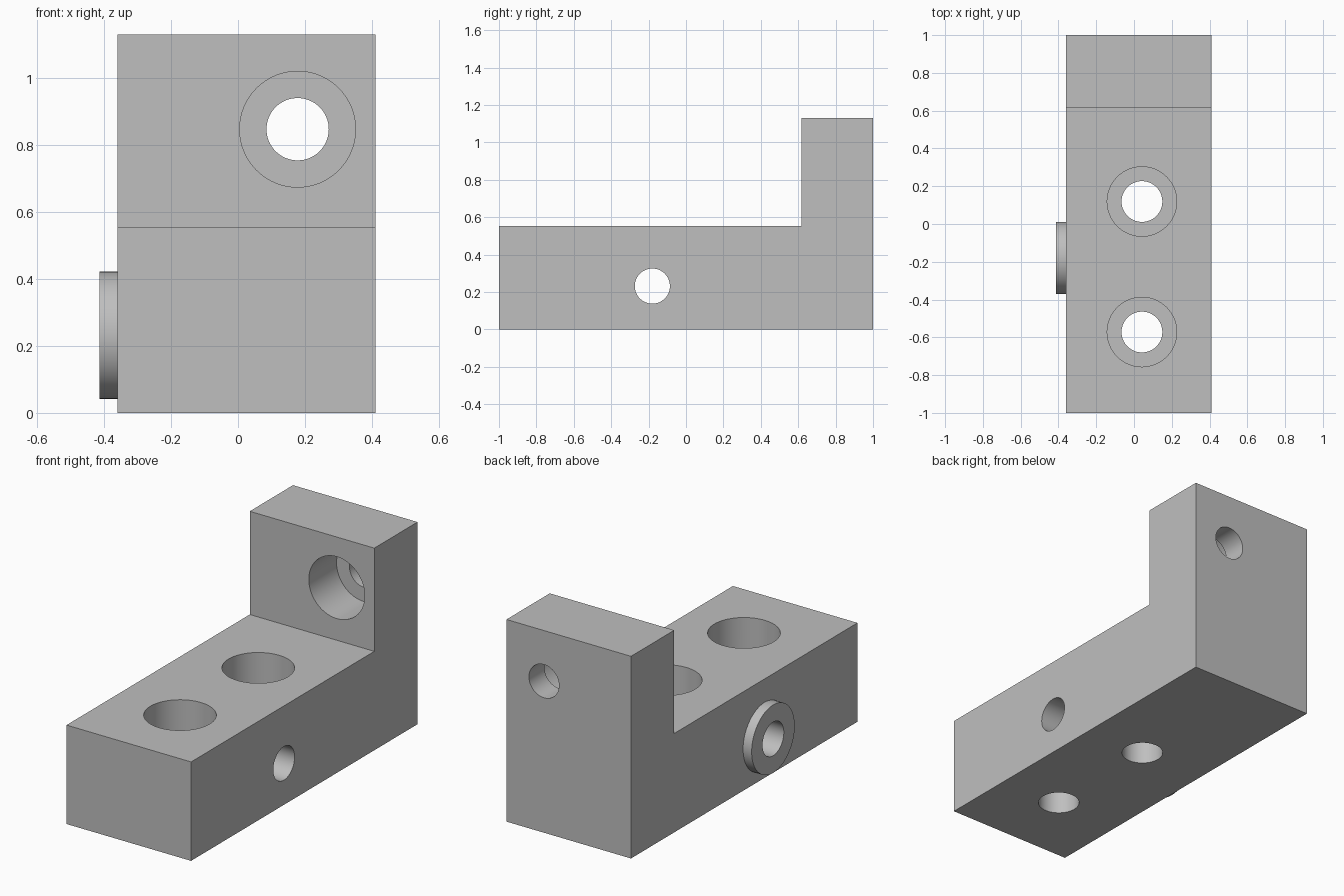
import bpy
import bmesh
from mathutils import Vector

cube = bpy.data.objects.get("Cube")
if cube:
    bpy.data.objects.remove(cube, do_unlink=True)

# Single grey metal
metal = bpy.data.materials.new("grey_metal")
metal.use_nodes = True
GREY = (0.52, 0.52, 0.52, 1)
metal.diffuse_color = GREY
metal.node_tree.nodes["Principled BSDF"].inputs["Base Color"].default_value = GREY

LEFT, RIGHT = -0.36, 0.41
FLOOR, TOP = 0.553, 1.13
WALL = 0.618


def add_mesh(name, bm):
    bmesh.ops.recalc_face_normals(bm, faces=bm.faces)
    mesh = bpy.data.meshes.new(name)
    bm.to_mesh(mesh)
    bm.free()
    mesh.materials.append(metal)
    obj = bpy.data.objects.new(name, mesh)
    bpy.context.collection.objects.link(obj)
    return obj


def rod(name, start, end, radius):
    """Capped cylinder running between two points."""
    start, end = Vector(start), Vector(end)
    axis = end - start
    bm = bmesh.new()
    bmesh.ops.create_cone(bm, cap_ends=True, segments=64, radius1=radius,
                          radius2=radius, depth=axis.length)
    obj = add_mesh(name, bm)
    turn = Vector((0, 0, 1)).rotation_difference(axis).to_matrix().to_4x4()
    obj.data.transform(turn)
    obj.location = (start + end) / 2
    return obj


def combine(target, tool, operation):
    bpy.context.view_layer.update()
    mod = target.modifiers.new(operation.lower(), "BOOLEAN")
    mod.operation = operation
    mod.solver = "EXACT"
    mod.object = tool
    bpy.context.view_layer.objects.active = target
    bpy.ops.object.modifier_apply(modifier=mod.name)
    bpy.data.objects.remove(tool, do_unlink=True)


# L-shaped body extruded across the width
bm = bmesh.new()
profile = [(-1, 0), (1, 0), (1, TOP), (WALL, TOP), (WALL, FLOOR), (-1, FLOOR)]
face = bm.faces.new([bm.verts.new((LEFT, y, z)) for y, z in profile])
side = bmesh.ops.extrude_face_region(bm, geom=[face])
bmesh.ops.translate(bm, vec=(RIGHT - LEFT, 0, 0),
                    verts=[v for v in side["geom"] if isinstance(v, bmesh.types.BMVert)])
bracket = add_mesh("angle_bracket", bm)

# Round boss on the side
combine(bracket, rod("side_boss", (-0.413, -0.18, 0.232), (-0.3, -0.18, 0.232), 0.19), "UNION")

# Plain cross hole through the boss and base
cutters = [rod("cross_hole", (-0.6, -0.18, 0.232), (0.6, -0.18, 0.232), 0.094)]

# Two counterbored holes down through the base
for y in (-0.572, 0.119):
    cutters.append(rod("base_hole", (0.042, y, -0.1), (0.042, y, 0.7), 0.108))
    cutters.append(rod("base_counterbore", (0.042, y, FLOOR - 0.3), (0.042, y, 0.7), 0.184))

# Counterbored hole through the upright wall
cutters.append(rod("wall_hole", (0.178, 0.5, 0.847), (0.178, 1.1, 0.847), 0.093))
cutters.append(rod("wall_counterbore", (0.178, 0.5, 0.847), (0.178, WALL + 0.245, 0.847), 0.173))

for cutter in cutters:
    combine(bracket, cutter, "DIFFERENCE")

# Smooth bores with crisp edges
bpy.ops.object.select_all(action="DESELECT")
bracket.select_set(True)
bpy.context.view_layer.objects.active = bracket
bpy.ops.object.shade_smooth_by_angle()
